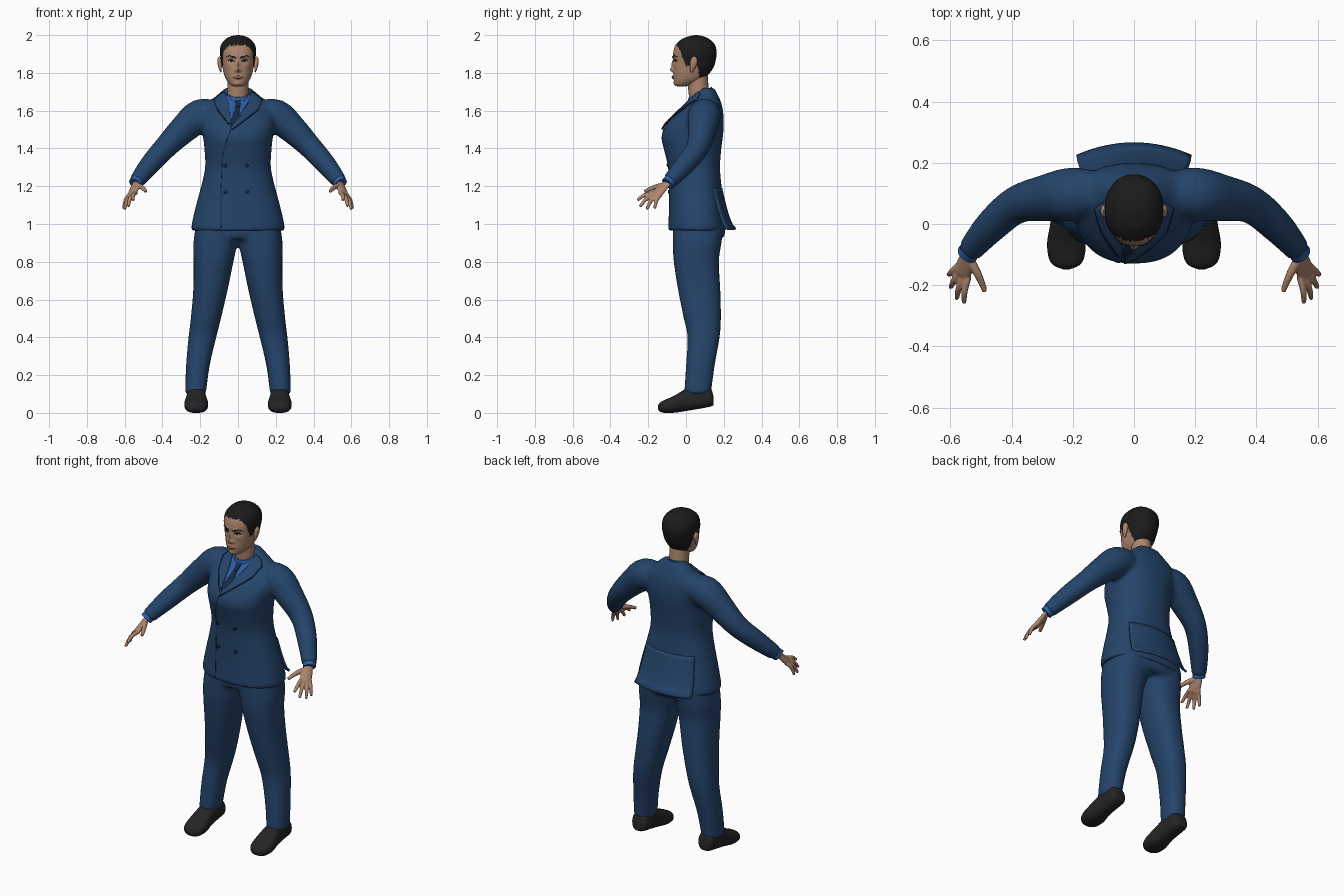
import bpy, bmesh, math, random
from mathutils import Vector
from mathutils.bvhtree import BVHTree

random.seed(4)
if "Cube" in bpy.data.objects:
    bpy.data.objects.remove(bpy.data.objects["Cube"])


def material(name, rgb):
    m = bpy.data.materials.new(name)
    m.use_nodes = True
    m.diffuse_color = (*rgb, 1)
    m.node_tree.nodes["Principled BSDF"].inputs["Base Color"].default_value = (*rgb, 1)
    return m


SUIT = material("navy suit", (0.018, 0.058, 0.145))
SEAM = material("dark navy", (0.008, 0.022, 0.06))
SHIRT = material("blue shirt", (0.025, 0.11, 0.37))
SKIN = material("skin", (0.42, 0.24, 0.155))
LIP = material("lip", (0.27, 0.12, 0.085))
HAIR = material("black hair", (0.011, 0.011, 0.011))
SHOE = material("black leather", (0.018, 0.018, 0.018))
WHITE = material("eye white", (0.55, 0.5, 0.46))


def smooth_rows(rows, n):
    """Catmull-Rom interpolation of rows of numbers."""
    out = []
    for i in range(len(rows) - 1):
        a, b, c, d = (rows[max(0, min(len(rows) - 1, i + k))] for k in (-1, 0, 1, 2))
        for j in range(n):
            t = j / n
            out.append([q + t * (r - p) / 2 + t * t * (p - 2.5 * q + 2 * r - s / 2)
                        + t ** 3 * (1.5 * (q - r) + (s - p) / 2) for p, q, r, s in zip(a, b, c, d)])
    return out + [list(rows[-1])]


def ring(centre, u, v, n=32, power=2.0):
    pts = []
    for i in range(n):
        a = math.tau * i / n
        c, s = math.cos(a), math.sin(a)
        pts.append(centre + u * math.copysign(abs(c) ** (2 / power), c)
                   + v * math.copysign(abs(s) ** (2 / power), s))
    return pts


def loft(bm, rings, side=1):
    loops = [[bm.verts.new((p.x * side, p.y, p.z)) for p in r] for r in rings]
    for a, b in zip(loops, loops[1:]):
        for i in range(len(a)):
            j = (i + 1) % len(a)
            bm.faces.new((a[i], a[j], b[j], b[i]))
    bm.faces.new(loops[0])
    bm.faces.new(loops[-1])


def slices(rows, n=32, steps=4, power=2.3):
    """Horizontal sections from rows of (z, x0, x1, y0, y1)."""
    return [ring(Vector(((a + b) / 2, (c + d) / 2, z)), Vector(((b - a) / 2, 0, 0)),
                 Vector((0, (d - c) / 2, 0)), n, power) for z, a, b, c, d in smooth_rows(rows, steps)]


def tube(rows, n=24, steps=4, across=None, flat=1.0):
    """Sections square to a path of (x, y, z, radius)."""
    rows = smooth_rows(rows, steps)
    out = []
    for i, row in enumerate(rows):
        p, q = rows[max(0, i - 1)], rows[min(len(rows) - 1, i + 1)]
        t = (Vector(q[:3]) - Vector(p[:3])).normalized()
        u = t.cross(Vector(across) if across else Vector((0.1, 0.2, 1))).normalized()
        v = t.cross(u)
        out.append(ring(Vector(row[:3]), u * row[3] * flat, v * row[3], n))
    return out


def finish(name, bm, mat, voxel=0):
    bmesh.ops.recalc_face_normals(bm, faces=bm.faces)
    me = bpy.data.meshes.new(name)
    bm.to_mesh(me)
    bm.free()
    me.shade_smooth()
    me.set_sharp_from_angle(angle=math.radians(50))
    me.materials.append(mat)
    ob = bpy.data.objects.new(name, me)
    bpy.context.collection.objects.link(ob)
    if voxel:
        r = ob.modifiers.new("fuse", "REMESH")
        r.mode, r.voxel_size, r.use_smooth_shade = "VOXEL", voxel, True
        s = ob.modifiers.new("soften", "SMOOTH")
        s.factor, s.iterations = 0.5, 5
    return ob


def plate(name, polys, target, mat, lift=0.004, facing=-1, cuts=7):
    """Thin patch of (x, z) polygons laid on the front or back of a part."""
    tree = BVHTree.FromObject(target, bpy.context.evaluated_depsgraph_get())
    bm = bmesh.new()
    for poly in polys:
        bm.faces.new([bm.verts.new((x, facing, z)) for x, z in poly])
    bmesh.ops.triangulate(bm, faces=bm.faces)
    bmesh.ops.subdivide_edges(bm, edges=bm.edges, cuts=cuts, use_grid_fill=True)
    for v in list(bm.verts):
        hit = tree.ray_cast(v.co, Vector((0, -facing, 0)))[0]
        if hit:
            v.co.y = hit.y + facing * lift
        else:
            bm.verts.remove(v)
    ob = finish(name, bm, mat)
    s = ob.modifiers.new("thickness", "SOLIDIFY")
    s.thickness, s.offset = min(lift, 0.008), 0
    return ob


def line(points, w):
    """Quads following a polyline of (x, z)."""
    return [[(a - w, b), (a + w, b), (c + w, d), (c - w, d)] for (a, b), (c, d) in zip(points, points[1:])]


def oval(x, z, rx, rz, n=12):
    return [(x + rx * math.cos(math.tau * i / n), z + rz * math.sin(math.tau * i / n)) for i in range(n)]


# Jacket: body and sleeves fused into one surface
bm = bmesh.new()
body = [(.965, .245, -.095, .215), (1.0, .245, -.093, .212), (1.1, .222, -.09, .2), (1.2, .195, -.09, .188),
        (1.3, .174, -.095, .18), (1.4, .178, -.118, .187), (1.46, .185, -.13, .195), (1.52, .195, -.108, .2),
        (1.58, .2, -.055, .198), (1.63, .175, 0, .19), (1.67, .125, .035, .175), (1.72, .068, .075, .15)]
loft(bm, slices([(z, -w, w, a, b) for z, w, a, b in body], 48))
sleeve = [(.1, .1, 1.58, .07), (.2, .097, 1.573, .088), (.29, .085, 1.5, .076), (.385, .062, 1.405, .062),
          (.47, -.01, 1.31, .054), (.537, -.087, 1.225, .041)]
for s in (1, -1):
    loft(bm, tube(sleeve), s)
jacket = finish("jacket", bm, SUIT, 0.011)

# Flared tail between the two back vents
bm = bmesh.new()
bmesh.ops.create_grid(bm, x_segments=20, y_segments=10, size=1)
for v in bm.verts:
    u, t = v.co.x, (v.co.y + 1) / 2
    v.co = (u * (.185 - .03 * t), .258 - .078 * t ** .6 - .04 * u * u, .968 + .22 * t)
tail = finish("jacket_tail", bm, SUIT)
tail.modifiers.new("thickness", "SOLIDIFY").thickness = 0.012

# Trousers: hips and two legs
bm = bmesh.new()
loft(bm, slices([(.92, -.2, .2, -.06, .19), (.96, -.228, .228, -.068, .208), (1.05, -.2, .2, -.06, .18)], 40))
leg = [(.1, .17, .28, -.01, .132), (.25, .15, .275, 0, .152), (.4, .115, .262, .008, .178),
       (.5, .09, .25, -.012, .185), (.65, .055, .237, -.042, .182), (.8, .024, .235, -.065, .174),
       (.9, .002, .236, -.07, .188), (1.0, -.02, .222, -.07, .2)]
for s in (1, -1):
    loft(bm, slices(leg), s)
trousers = finish("trousers", bm, SUIT, 0.011)

# Shoes, lofted from heel to toe
shoe = [(.145, .03, .04, .09), (.125, .048, .032, .135), (.06, .05, .02, .148), (0, .053, .01, .128),
        (-.06, .063, .001, .092), (-.11, .058, 0, .07), (-.135, .042, .005, .057), (-.148, .012, .018, .04)]
for s, label in ((1, "left"), (-1, "right")):
    bm = bmesh.new()
    loft(bm, [ring(Vector((.221, y, (a + b) / 2)), Vector((w, 0, 0)), Vector((0, 0, (b - a) / 2)), 28, 2.5)
              for y, w, a, b in smooth_rows(shoe, 4)], s)
    finish(label + "_shoe", bm, SHOE)

    # Shirt cuff
    bm = bmesh.new()
    loft(bm, tube([(.525, -.072, 1.242, .036), (.545, -.098, 1.213, .035)]), s)
    finish(label + "_shirt_cuff", bm, SHIRT)

    # Hand: flat palm, four fingers and a thumb
    bm = bmesh.new()
    width = Vector((.6, .75, -.15))
    loft(bm, tube([(.528, -.075, 1.24, .024), (.542, -.1, 1.215, .025), (.552, -.135, 1.18, .033),
                   (.562, -.162, 1.155, .031)], 20, 4, width, .48), s)
    tips = [(.555, -.258, 1.125), (.58, -.244, 1.092), (.6, -.208, 1.078), (.606, -.166, 1.082)]
    for i, tip in enumerate(tips):
        root = Vector((.553, -.155, 1.162)) + width * (i - 1.2) * .016
        tip = Vector(tip)
        mid = root.lerp(tip, .5) + Vector((.006, -.006, .008))
        loft(bm, tube([(*root, .012), (*mid, .0112), (*tip, .008)], 12), s)
    loft(bm, tube([(.538, -.115, 1.205, .016), (.51, -.165, 1.195, .0135), (.487, -.22, 1.172, .009)], 12), s)
    finish(label + "_hand", bm, SKIN, 0.0042)

# Neck and shirt collar
bm = bmesh.new()
loft(bm, tube([(0, .085, 1.62, .062), (0, .068, 1.7, .055), (0, .058, 1.8, .056)], 32))
finish("neck", bm, SKIN)
bm = bmesh.new()
loft(bm, [ring(Vector((0, .075, z)), Vector((r, 0, 0)), Vector((0, r, .45 * r)), 32)
          for z, r in ((1.63, .074), (1.68, .067), (1.698, .062))])
finish("shirt_collar", bm, SHIRT)

# Head with sculpted face
skull = [(1.728, .02, -.045, .0), (1.737, .04, -.058, .03), (1.76, .06, -.064, .085), (1.79, .073, -.066, .118),
         (1.83, .083, -.066, .146), (1.87, .09, -.068, .158), (1.91, .096, -.067, .162), (1.95, .089, -.054, .152),
         (1.98, .064, -.02, .122), (1.994, .036, .018, .09), (2.0, .006, .045, .06)]
bm = bmesh.new()
loft(bm, slices([(z, -w, w, a, b) for z, w, a, b in skull], 112, 8, 2.15))
# Bumps of (x, z, width, height, depth): nose, nostrils, sockets, brows, lips, chin
bumps = [(0, 1.816, .011, .011, -.018), (0, 1.842, .008, .022, -.01), (.013, 1.812, .007, .006, -.007),
         (.036, 1.863, .016, .011, .009), (.03, 1.887, .022, .007, -.004), (0, 1.777, .02, .009, -.008),
         (0, 1.743, .018, .01, -.006), (.05, 1.835, .015, .015, -.003)]
bumps += [(-x, *rest) for x, *rest in bumps if x]
for v in bm.verts:
    if v.co.y < .03:
        x, z = v.co.x, v.co.z
        v.co.y += sum(d * math.exp(-((x - a) / w) ** 2 - ((z - b) / h) ** 2) for a, b, w, h, d in bumps)
head = finish("head", bm, SKIN)
head.data.materials.append(HAIR)
# Hairline height by depth: forehead, temple, sideburn, ear, nape
hairline = [(-.2, 1.945), (-.045, 1.945), (-.02, 1.89), (0, 1.835), (.02, 1.835),
            (.03, 1.87), (.055, 1.86), (.075, 1.765), (.3, 1.76)]
for f in head.data.polygons:
    y, z = f.center.y, f.center.z
    for (a, p), (b, q) in zip(hairline, hairline[1:]):
        if a <= y < b and z > p + (q - p) * (y - a) / (b - a) + random.uniform(-.006, .006):
            f.material_index = 1

# Ears
for s, label in ((1, "left"), (-1, "right")):
    bm = bmesh.new()
    loft(bm, tube([(.086, .03, 1.805, .005), (.092, .032, 1.82, .012), (.098, .04, 1.85, .019),
                   (.1, .043, 1.87, .018), (.098, .043, 1.886, .006)], 16, 4, (1, 0, 0), 1), s)
    for v in bm.verts:
        v.co.x = s * (.095 + (abs(v.co.x) - .095) * .6)
    finish(label + "_ear", bm, SKIN)

# Eyes, brows and mouth
pair = (1, -1)
plate("eyes", [oval(s * .036, 1.862, .015, .005) for s in pair], head, WHITE, .002, cuts=2)
plate("eyelids", [[(s * x, z) for x, z in ((.019, 1.861), (.03, 1.869), (.046, 1.869), (.055, 1.863),
                                            (.046, 1.8655), (.03, 1.8655))] for s in pair], head, HAIR, .004, cuts=2)
plate("irises", [oval(s * .036, 1.863, .0055, .0055) for s in pair], head, HAIR, .003, cuts=2)
plate("eyebrows", [[(s * x, z) for x, z in ((.014, 1.877), (.045, 1.889), (.064, 1.884), (.045, 1.894),
                                             (.015, 1.885))] for s in pair], head, HAIR, .003, cuts=3)
plate("lips", [[(-.025, 1.777), (-.007, 1.785), (.007, 1.785), (.025, 1.777), (.01, 1.769), (-.01, 1.769)]],
      head, LIP, .002, cuts=3)

# Shirt front, tie, lapels and closing edge
plate("shirt_front", [[(-.078, 1.685), (.078, 1.685), (-.02, 1.525), (-.04, 1.535)]], jacket, SHIRT, .004)
plate("tie", [[(-.016, 1.66), (.016, 1.66), (.01, 1.618), (-.012, 1.618)],
              [(-.012, 1.618), (.01, 1.618), (.012, 1.57), (-.03, 1.52), (-.04, 1.54)]], jacket, SEAM, .008)
lapels = ([(.07, 1.7), (.092, 1.69), (.128, 1.655), (.108, 1.605), (-.03, 1.5), (-.04, 1.52), (.05, 1.63)],
          [(-.07, 1.7), (-.092, 1.69), (-.128, 1.655), (-.108, 1.605), (-.05, 1.53), (-.035, 1.54), (-.05, 1.63)])
plate("lapel_edges", [line(p[2:5], .002)[i] for p in lapels for i in (0, 1)], jacket, SEAM, .0105)
for shape, label in zip(lapels, ("left", "right")):
    plate(label + "_lapel", [shape], jacket, SUIT, .008)
plate("closing_edge", line([(-.035, 1.51), (-.06, 1.44), (-.083, 1.36), (-.09, 1.2), (-.09, .98)], .0018),
      jacket, SEAM, .002)
plate("buttons", [oval(x, z, .009, .009) for x in (-.068, .048) for z in (1.17, 1.31)], jacket, SEAM, .005, cuts=1)
